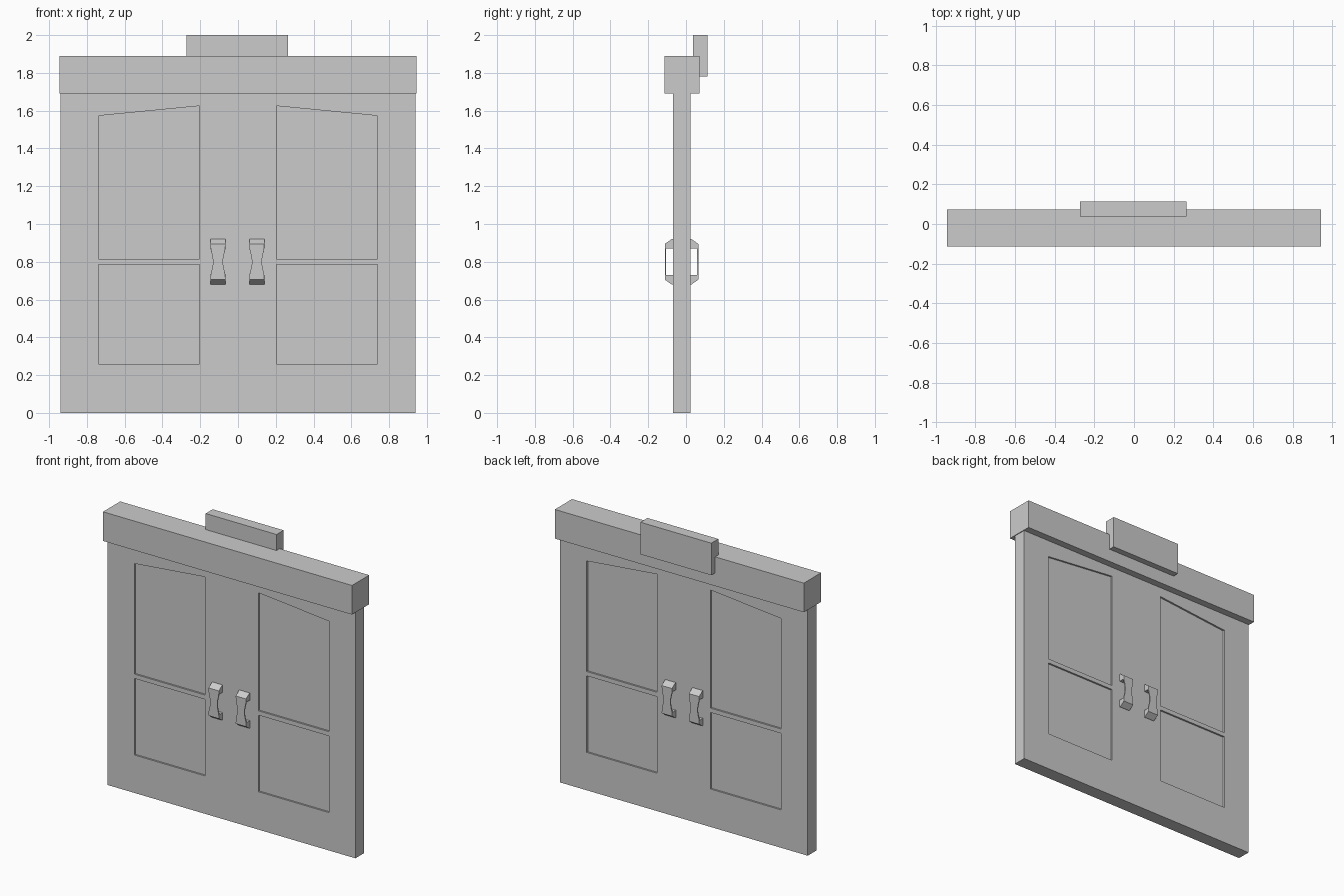
import bpy, bmesh

if "Cube" in bpy.data.objects:
    bpy.data.objects.remove(bpy.data.objects["Cube"])

DOOR_Y0, DOOR_Y1 = -0.07, 0.023
RECESS = 0.012


def finish(name, bm):
    bmesh.ops.recalc_face_normals(bm, faces=bm.faces)
    me = bpy.data.meshes.new(name)
    bm.to_mesh(me)
    bm.free()
    ob = bpy.data.objects.new(name, me)
    bpy.context.collection.objects.link(ob)
    return ob


def slab(name, outline, y0, y1):
    """Extrude an (x, z) outline from y0 to y1."""
    bm = bmesh.new()
    face = bm.faces.new([bm.verts.new((x, y0, z)) for x, z in outline])
    ext = bmesh.ops.extrude_face_region(bm, geom=[face])
    verts = [v for v in ext["geom"] if isinstance(v, bmesh.types.BMVert)]
    bmesh.ops.translate(bm, verts=verts, vec=(0, y1 - y0, 0))
    return finish(name, bm)


def rect(x0, x1, z0, z1):
    return [(x0, z0), (x1, z0), (x1, z1), (x0, z1)]


def handle(name, cx, wall_y, out):
    """Sweep a waisted C-shaped pull; out is the outward y direction."""
    cz = 0.80
    # outer distance, outer z, inner distance, inner z, half width
    top = [(-0.003, 0.12, -0.003, 0.07, 0.039),
           (0.006, 0.12, 0.006, 0.07, 0.039),
           (0.042, 0.095, 0.035, 0.07, 0.039),
           (0.042, 0.065, 0.035, 0.062, 0.038),
           (0.042, 0.035, 0.035, 0.035, 0.031),
           (0.042, 0.012, 0.035, 0.012, 0.027)]
    stations = top + [(a, -b, c, -d, w) for a, b, c, d, w in reversed(top)]
    bm = bmesh.new()
    rings = []
    for od, oz, idist, iz, w in stations:
        pts = [(-w, od, oz), (w, od, oz), (w, idist, iz), (-w, idist, iz)]
        rings.append([bm.verts.new((cx + x, wall_y + out * d, cz + z)) for x, d, z in pts])
    for a, b in zip(rings, rings[1:]):
        for i in range(4):
            j = (i + 1) % 4
            bm.faces.new((a[i], a[j], b[j], b[i]))
    bm.faces.new(rings[0])
    bm.faces.new(rings[-1])
    return finish(name, bm)


# Panel outlines of one leaf, upper one with a sloped top
PANELS = {"upper": [(0.203, 0.815), (0.738, 0.815), (0.738, 1.573), (0.203, 1.625)],
          "lower": rect(0.203, 0.738, 0.26, 0.785)}

for side, s in (("left", -1), ("right", 1)):
    # Door leaf with recessed panels on both faces
    leaf = slab(f"door_leaf_{side}", rect(0, s * 0.94, 0, 1.69), DOOR_Y0, DOOR_Y1)
    for pname, outline in PANELS.items():
        pts = [(s * x, z) for x, z in outline]
        for face, y0, y1 in (("front", DOOR_Y0 - 0.05, DOOR_Y0 + RECESS),
                             ("back", DOOR_Y1 - RECESS, DOOR_Y1 + 0.05)):
            cutter = slab(f"cutter_{pname}_{face}_{side}", pts, y0, y1)
            cutter.hide_render = True
            cutter.hide_set(True)
            mod = leaf.modifiers.new(f"{pname}_{face}", 'BOOLEAN')
            mod.operation = 'DIFFERENCE'
            mod.solver = 'EXACT'
            mod.object = cutter
    # Apply the cuts and remove the cutters
    dg = bpy.context.evaluated_depsgraph_get()
    cut = bpy.data.meshes.new_from_object(leaf.evaluated_get(dg))
    cutters = [m.object for m in leaf.modifiers]
    leaf.modifiers.clear()
    leaf.data = cut
    for c in cutters:
        bpy.data.objects.remove(c)
    # Pull handles, front and back
    handle(f"handle_front_{side}", s * 0.103 - 0.003, DOOR_Y0, -1)
    handle(f"handle_back_{side}", s * 0.103 - 0.003, DOOR_Y1, 1)

# Header beam and the plaque behind it
slab("header_beam", rect(-0.945, 0.945, 1.69, 1.89), -0.114, 0.072)
slab("top_plaque", rect(-0.272, 0.266, 1.78, 2.0), 0.038, 0.114)
